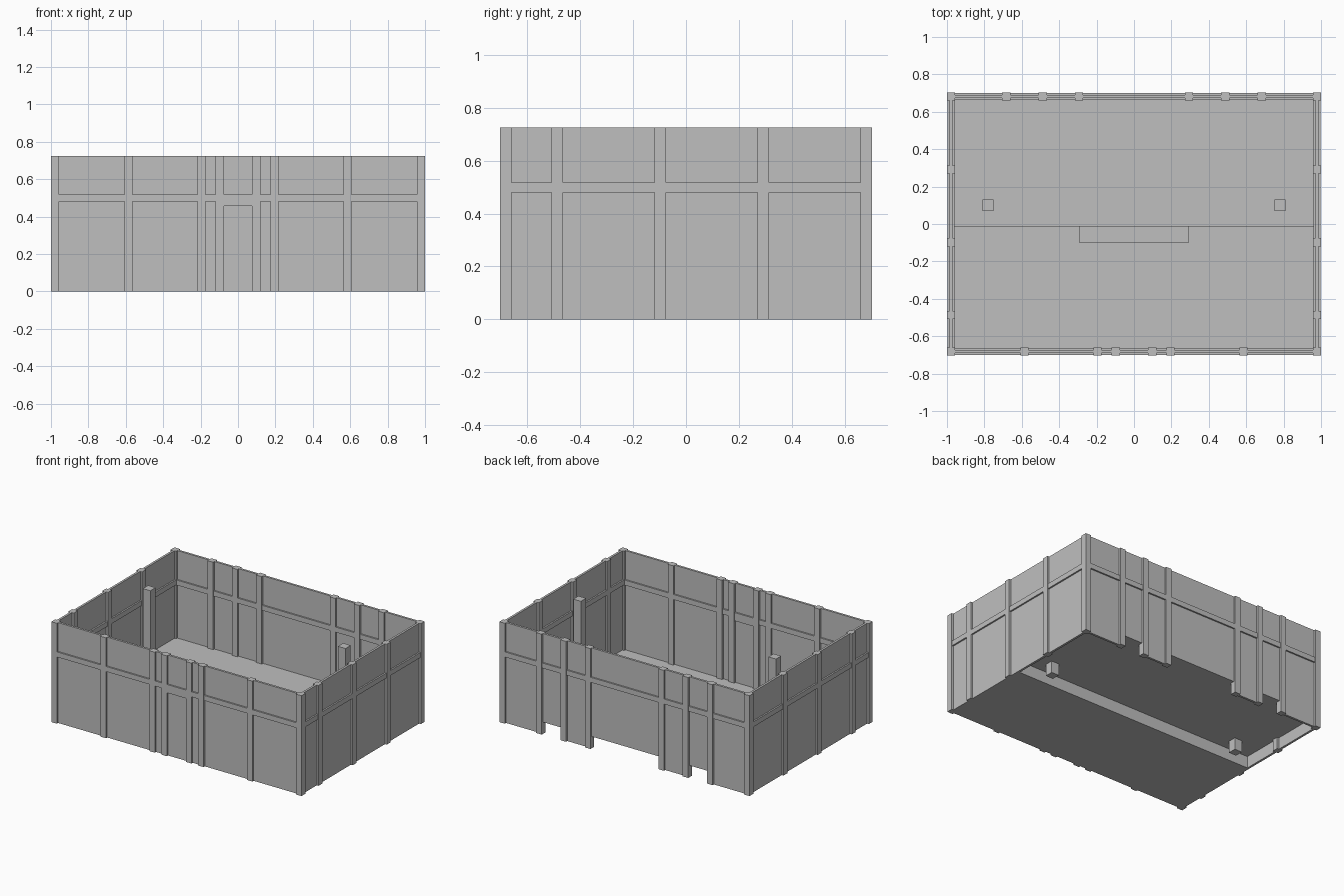
import bpy
import bmesh
from mathutils import Matrix, Vector

cube = bpy.data.objects.get("Cube")
if cube:
    bpy.data.objects.remove(cube, do_unlink=True)

# Single grey finish
grey = bpy.data.materials.new("plain_grey")
grey.use_nodes = True
COLOR = (0.52, 0.52, 0.52, 1)
grey.diffuse_color = COLOR
grey.node_tree.nodes["Principled BSDF"].inputs["Base Color"].default_value = COLOR


def boxes(name, spans):
    """One object from boxes given as (x0, x1, y0, y1, z0, z1)."""
    bm = bmesh.new()
    for x0, x1, y0, y1, z0, z1 in spans:
        centre = Vector((x0 + x1, y0 + y1, z0 + z1)) / 2
        size = Matrix.Diagonal((x1 - x0, y1 - y0, z1 - z0, 1))
        bmesh.ops.create_cube(bm, size=1, matrix=Matrix.Translation(centre) @ size)
    mesh = bpy.data.meshes.new(name)
    bm.to_mesh(mesh)
    bm.free()
    mesh.materials.append(grey)
    obj = bpy.data.objects.new(name, mesh)
    bpy.context.collection.objects.link(obj)
    return obj


H = 0.725                 # wall height
RIB = 0.022               # half width of ribs
WX, WY = 0.978, 0.681     # wall centre lines
STAGE = 0.085             # underside of raised floor


def along_x(y, x0, x1, half, z0, z1):
    return (x0, x1, y - half, y + half, z0, z1)


def along_y(x, y0, y1, half, z0, z1):
    return (x - half, x + half, y0, y1, z0, z1)


def posts(points, half=RIB, top=H):
    return [(x - half, x + half, y - half, y + half, 0, top) for x, y in points]


# Thin wall panels; the back one is open beneath the raised floor
PANEL, BEAM, Z0, Z1 = 0.008, 0.019, 0.48, 0.517
boxes("front_wall", [along_x(-WY, -WX, WX, PANEL, 0, H)])
boxes("back_wall", [along_x(WY, -WX, WX, PANEL, STAGE, H)])
boxes("back_wall_feet", [along_x(WY, s * a if s > 0 else -b, b if s > 0 else -a, PANEL, 0, STAGE)
                         for s in (-1, 1) for a, b in ((0.295, 0.488), (0.683, WX))])
for side, s in (("right", -1), ("left", 1)):
    boxes(side + "_wall", [along_y(s * WX, -WY, WY, PANEL, 0, H)])
    boxes(side + "_beam", [along_y(s * WX, -WY, WY, BEAM, Z0, Z1)])
    boxes(side + "_ribs", posts([(s * WX, y) for y in (-0.487, -0.097, 0.292)]))

# Horizontal beams, door lintel, vertical ribs and corner posts
boxes("front_beam", [along_x(-WY, -WX, WX, BEAM, Z0, Z1)])
boxes("back_beam", [along_x(WY, -WX, WX, BEAM, Z0, Z1)])
boxes("door_lintel", [along_x(-WY, -0.09, 0.09, BEAM, 0.457, Z0)])
boxes("front_ribs", posts([(s * x, -WY) for s in (-1, 1) for x in (0.098, 0.195, 0.585)]))
boxes("back_ribs", posts([(s * x, WY) for s in (-1, 1) for x in (0.294, 0.488, 0.683)]))
boxes("corner_posts", posts([(sx * WX, sy * WY) for sx in (-1, 1) for sy in (-1, 1)]))

# Low front floor, raised rear floor with its riser, and a step between
boxes("front_floor", [(-WX, WX, -WY, -0.005, 0, 0.008)])
boxes("raised_floor", [(-WX, WX, -0.005, WY, STAGE, 0.093)])
boxes("floor_riser", [(-WX, WX, -0.013, -0.005, 0, 0.093)])
boxes("step", [(-0.294, 0.294, -0.1, -0.013, 0.008, 0.048)])

# Free-standing posts
boxes("inner_posts", posts([(-0.78, 0.1), (0.78, 0.1)], 0.03, 0.72))
